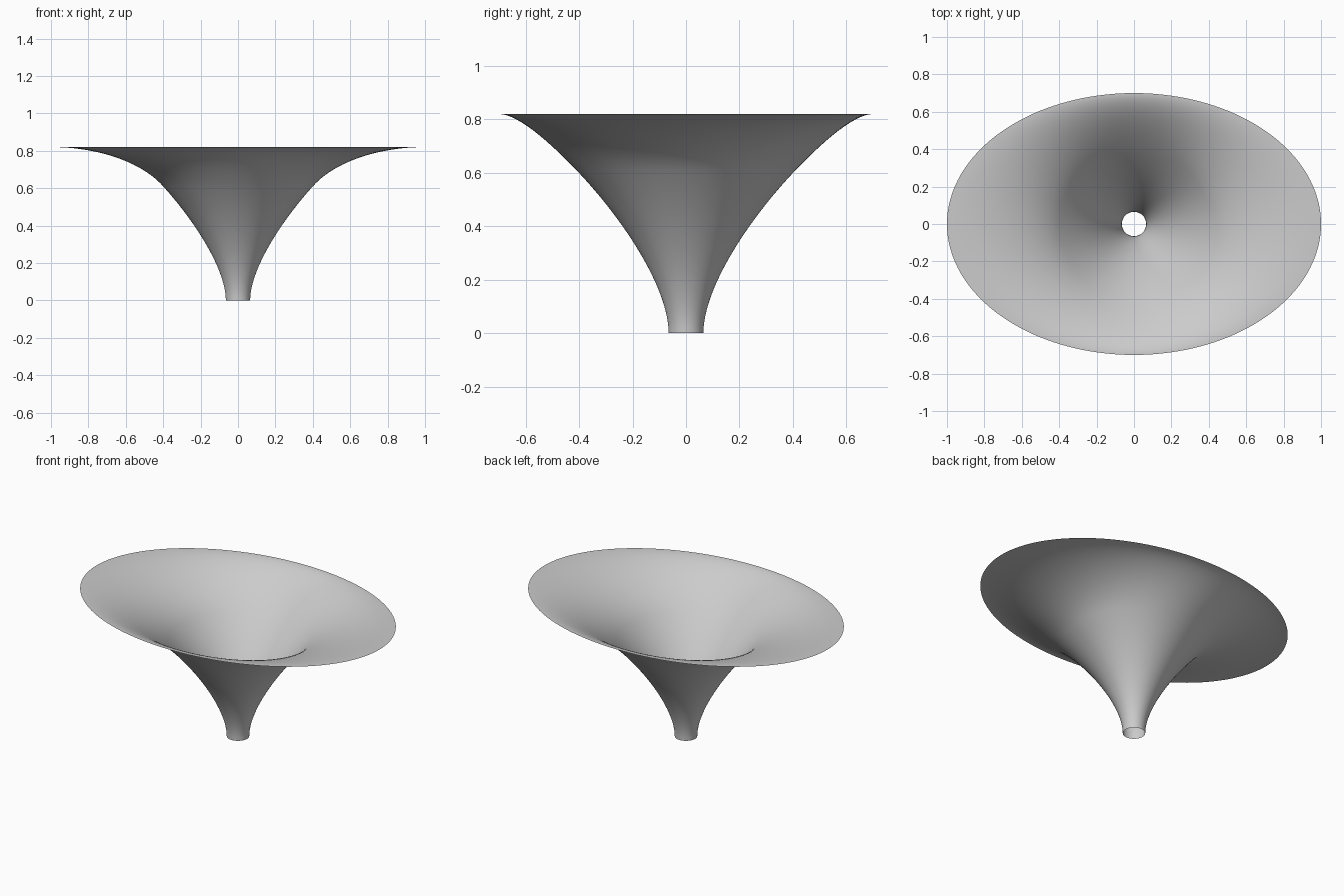
import bpy
import math
from mathutils import Vector
from mathutils.geometry import interpolate_bezier

cube = bpy.data.objects.get("Cube")
if cube:
    bpy.data.objects.remove(cube)

HEIGHT, NECK, WAIST = 0.82, 0.065, 0.61
STEPS, SIDES = 25, 128


def curve(*points):
    return interpolate_bezier(*[Vector((r, 0, z)) for r, z in points], STEPS)


def flare(waist, swell, shoulder, rim):
    """Profile rising from the neck into a straight cone, then bending out flat at the rim."""
    cone = curve((NECK, 0), (NECK, 0.16), (0.22, 0.41), (waist, WAIST))
    lip = curve((waist, WAIST), (swell, 0.745), (shoulder, HEIGHT), (rim, HEIGHT))
    return cone + lip[1:]


# Thin funnel lofted from a round neck to an oval rim
wide = flare(0.40, 0.52, 0.76, 1.0)
narrow = flare(0.41, 0.54, 0.64, 0.7)
verts, faces = [], []
for w, n in zip(wide, narrow):
    for s in range(SIDES):
        a = math.tau * s / SIDES
        verts.append((w.x * math.cos(a), n.x * math.sin(a), w.z))
for r in range(len(wide) - 1):
    for s in range(SIDES):
        t = (s + 1) % SIDES
        faces.append((r * SIDES + s, r * SIDES + t, (r + 1) * SIDES + t, (r + 1) * SIDES + s))

mesh = bpy.data.meshes.new("funnel_shell")
mesh.from_pydata(verts, [], faces)
mesh.shade_smooth()
funnel = bpy.data.objects.new("funnel_shell", mesh)
bpy.context.collection.objects.link(funnel)

# Plain grey finish
grey = bpy.data.materials.new("light_grey")
grey.use_nodes = True
colour = (0.6, 0.6, 0.6, 1)
grey.diffuse_color = colour
grey.node_tree.nodes["Principled BSDF"].inputs["Base Color"].default_value = colour
mesh.materials.append(grey)
